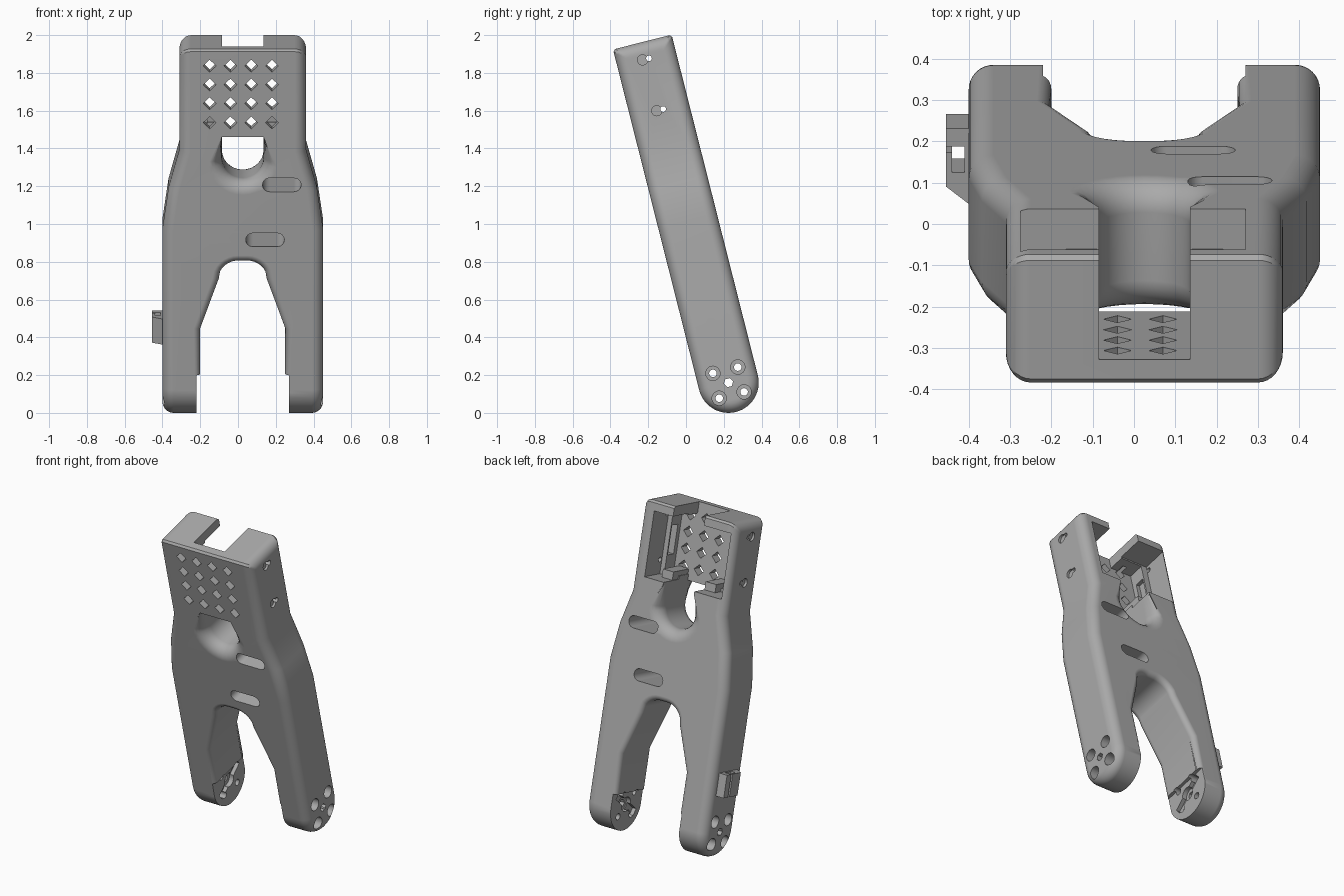
import bpy, bmesh
from math import sin, cos, pi, radians
from mathutils import Matrix, Vector

cube = bpy.data.objects.get("Cube")
if cube:
    bpy.data.objects.remove(cube)

grey = bpy.data.materials.new("plain_grey")
grey.use_nodes = True
COLOUR = (0.4, 0.4, 0.4, 1)
grey.diffuse_color = COLOUR
grey.node_tree.nodes["Principled BSDF"].inputs["Base Color"].default_value = COLOUR

R, TOP, FILLET = 0.16, 1.86, 0.06      # half depth, arm length, side rounding
TILT = Matrix.Translation((0.025, 0.225, 0.16)) @ Matrix.Rotation(radians(14.2), 4, 'X')


def finish(name, bm):
    bmesh.ops.recalc_face_normals(bm, faces=bm.faces)
    mesh = bpy.data.meshes.new(name)
    bm.to_mesh(mesh)
    bm.free()
    mesh.materials.append(grey)
    ob = bpy.data.objects.new(name, mesh)
    bpy.context.collection.objects.link(ob)
    return ob


def loft(name, rings, cap=True):
    bm = bmesh.new()
    rows = [[bm.verts.new(p) for p in ring] for ring in rings]
    n = len(rows[0])
    for a, b in zip(rows, rows[1:]):
        for j in range(n):
            k = (j + 1) % n
            bm.faces.new((a[j], a[k], b[k], b[j]))
    for row in (rows[0], rows[-1]):
        if cap:
            bm.faces.new(row)
        else:                          # strip of quads, front point to back point
            for j in range(n // 2 - 1):
                bm.faces.new((row[j], row[j + 1], row[n - 2 - j], row[n - 1 - j]))
            if n % 2:
                m = n // 2
                bm.faces.new((row[m - 1], row[m], row[m + 1]))
    return finish(name, bm)


def box(name, x0, x1, y0, y1, z0, z1):
    return loft(name, [[(x, y0, z0), (x, y1, z0), (x, y1, z1), (x, y0, z1)] for x in (x0, x1)])


def rod(name, x0, x1, y, z, r, n=24):
    ring = [(y + r * cos(2 * pi * i / n), z + r * sin(2 * pi * i / n)) for i in range(n)]
    return loft(name, [[(x, a, b) for a, b in ring] for x in (x0, x1)])


def through(name, outline, flare=0.0, weight=lambda z: 1, y0=-0.3, y1=0.3):
    """Cutter along the depth whose ends flare out to leave rounded edges."""
    pts = [Vector(p) for p in outline]
    normals = []
    for i, p in enumerate(pts):
        t = (pts[(i + 1) % len(pts)] - p).normalized() + (p - pts[i - 1]).normalized()
        normals.append(Vector((t.y, -t.x)).normalized())
    layers = [(y0, 0), (y1, 0)]
    if flare:
        half = [(R - flare + flare * sin(i * pi / 12), flare * (1 - cos(i * pi / 12))) for i in range(7)]
        half.append((0.2, flare))
        layers = [(-y, d) for y, d in reversed(half)] + half
    return loft(name, [[(p.x + n.x * d * weight(p.y), y, p.y + n.y * d * weight(p.y))
                        for p, n in zip(pts, normals)] for y, d in layers])


def arc(cx, cz, r, a0, a1, n=12):
    return [(cx + r * cos(radians(a0 + (a1 - a0) * i / n)),
             cz + r * sin(radians(a0 + (a1 - a0) * i / n))) for i in range(n + 1)]


def cut(target, cutter):
    mod = target.modifiers.new("cut", 'BOOLEAN')
    mod.operation, mod.solver, mod.object = 'DIFFERENCE', 'EXACT', cutter
    bpy.context.view_layer.objects.active = target
    bpy.ops.object.modifier_apply(modifier=mod.name)
    bpy.data.objects.remove(cutter)


# Arm body: side outline swept across the width, with rounded sides
WIDTHS = [(0.0, 0.425), (0.87, 0.425), (1.09, 0.393), (1.3, 0.335), (TOP, 0.335)]


def half_width(u):
    for (u0, w0), (u1, w1) in zip(WIDTHS, WIDTHS[1:]):
        if u0 <= u <= u1:
            return w0 + (w1 - w0) * (u - u0) / (u1 - u0)
    return WIDTHS[0][1]


def side_outline(d):
    r, top, c = R - d, TOP - d, 0.012
    front = [(-r + c, top), (-r, top - c)] + [(-r, u) for u, _ in reversed(WIDTHS[1:-1])]
    return front + arc(0, 0, r, 180, 360, 24) + [(-y, u) for y, u in reversed(front)]


rings = []
steps = [(FILLET * (1 - sin(i * pi / 16)), FILLET * (1 - cos(i * pi / 16))) for i in range(9)]
for side, order in ((1, steps), (-1, steps[::-1])):
    for inset, back in order:
        rings.append([(side * (half_width(u) - back), y, u) for y, u in side_outline(inset)])
body = loft("arm_body", rings, cap=False)

# Fork opening between the two legs
right_side = [(0.225, -0.3), (0.225, 0.33), (0.127, 0.6)] + arc(0.025, 0.595, 0.105, 25, 90, 6)
fork = right_side + [(-x, z) for x, z in reversed(right_side)]
cut(body, through("fork_cutter", fork, 0.035))

# Throat slot below the head
throat = [(-0.11, 1.383)] + arc(0, 1.25, 0.11, 180, 360, 16) + [(0.11, 1.383)]
cut(body, through("throat_cutter", throat, 0.075, lambda z: min(1, max(0, (1.383 - z) / 0.15))))

# Motor pocket in the head, open at the back, with a notched roof
for dims in ((-0.30, 0.245, 0.0, 0.3, 1.40, 1.80),
             (-0.26, 0.215, -0.10, 0.3, 1.42, 1.79),
             (0.2, 0.265, -0.07, -0.01, 1.52, 1.70),
             (-0.285, -0.2, -0.07, -0.01, 1.52, 1.70),
             (-0.11, 0.11, -0.10, 0.3, 1.34, 1.5),
             (-0.11, 0.11, -0.10, 0.3, 1.7, 2.0)):
    cut(body, box("pocket_cutter", *dims))

# Diamond vents in the front wall
for x in (-0.175, -0.065, 0.045, 0.155):
    for z in (1.46, 1.565, 1.667, 1.77):
        cut(body, through("vent_cutter", arc(x, z, 0.034, 0, 270, 3), y0=-0.3, y1=-0.05))

# Strap slots through the middle
for x, z in ((0.207, 1.12), (0.118, 0.82)):
    cut(body, through("strap_cutter", arc(x + 0.065, z, 0.037, -90, 90) + arc(x - 0.065, z, 0.037, 90, 270)))

# Head screw holes on both sides
for y, z in ((-0.022, 1.768), (-0.015, 1.489)):
    for s in (-1, 1):
        cut(body, rod("head_bore", s * 0.32, s * 0.4, y, z, 0.027))
        cut(body, rod("head_screw", s * 0.2, s * 0.4, y + 0.035, z, 0.015))

# Hinge recesses, horn slots and bolt holes at the feet
cut(body, box("foot_recess", -0.245, 0.245, -0.3, 0.3, -0.3, 0.08))
for s in (-1, 1):
    cut(body, rod("hub_bore", s * 0.2, s * 0.275, 0, 0, 0.045))
    cut(body, rod("hub_screw", s * 0.2, s * 0.5, 0, 0, 0.025, 6))
    arm = box("horn_cutter", s * 0.2, s * 0.27, -0.12, 0.12, -0.022, 0.022)
    arm.data.transform(Matrix.Rotation(radians(30), 4, 'X'))
    cut(body, arm)
    for k in range(4):
        a = radians(45 + 90 * k)
        y, z = 0.096 * cos(a), 0.096 * sin(a)
        cut(body, rod("bolt_bore", s * 0.31, s * 0.5, y, z, 0.038))
        cut(body, rod("bolt_hole", s * 0.2, s * 0.5, y, z, 0.02))

# Motor rests on the pocket floor
parts = [body]
for s in (-1, 1):
    parts.append(box("motor_rest", s * 0.115, s * 0.19, -0.11, 0.06, 1.39, 1.45))

# Cable clip on one leg
clip = [(-0.41, -0.1), (-0.48, -0.045), (-0.48, 0.04), (-0.465, 0.04), (-0.465, -0.01),
        (-0.435, -0.01), (-0.435, 0.055), (-0.48, 0.055), (-0.48, 0.1), (-0.41, 0.1)]
parts.append(loft("cable_clip", [[(x, y, z) for x, y in clip] for z in (0.23, 0.37)]))

# Lean everything back and smooth the rounded edges
for ob in parts:
    ob.data.transform(TILT)
    bpy.ops.object.select_all(action='DESELECT')
    ob.select_set(True)
    bpy.context.view_layer.objects.active = ob
    bpy.ops.object.shade_smooth_by_angle(angle=radians(30))
    ob.modifiers.new("even_shading", 'WEIGHTED_NORMAL').keep_sharp = True
